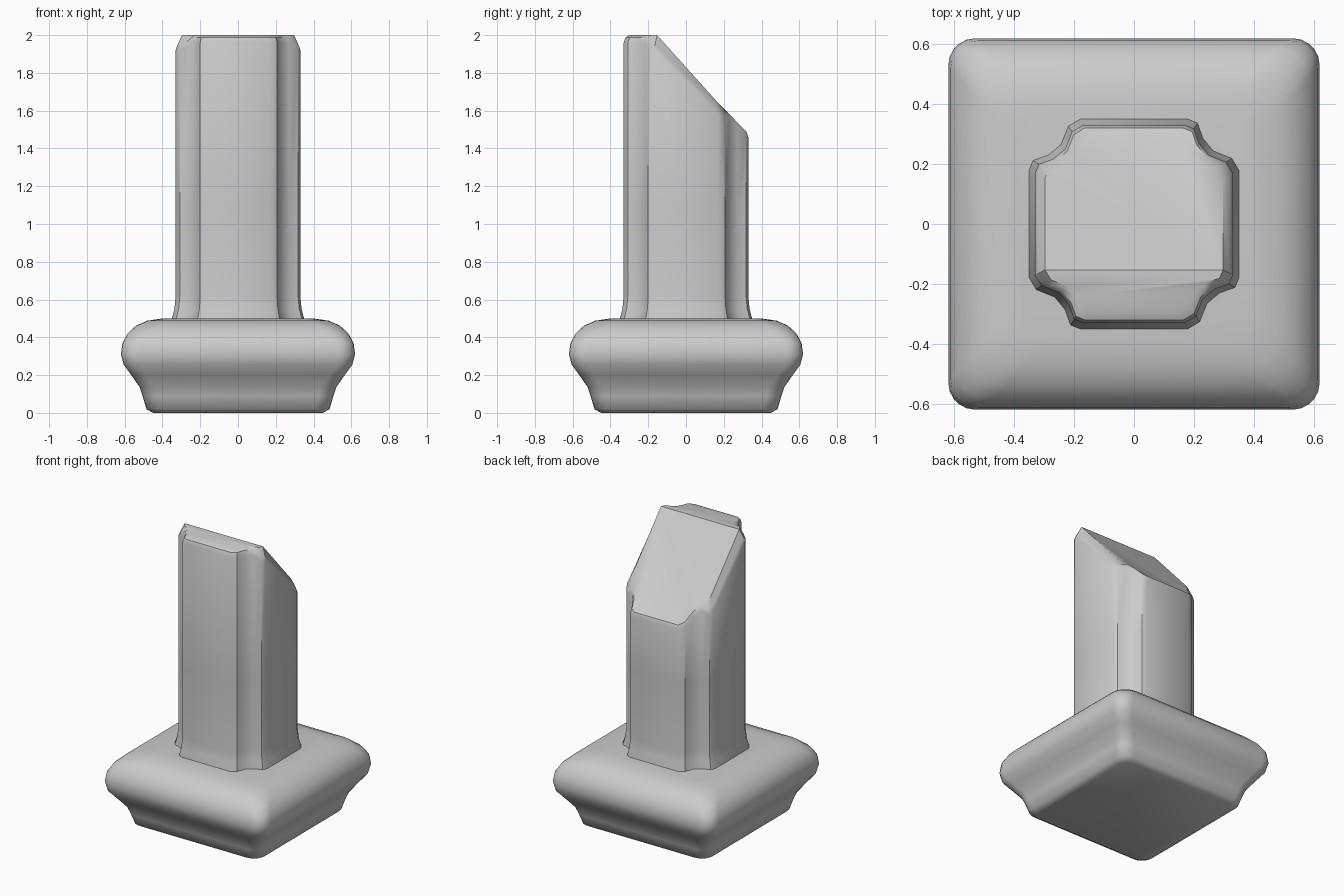
import bpy, bmesh, math

if "Cube" in bpy.data.objects:
    bpy.data.objects.remove(bpy.data.objects["Cube"])


def rounded_square(h, r, z, n=5):
    """Ring of a square with half width h and corner radius r."""
    pts = []
    for q in range(4):
        cx = (h - r) * (1 if q in (0, 3) else -1)
        cy = (h - r) * (1 if q in (0, 1) else -1)
        for i in range(n + 1):
            a = math.radians(90 * q + 90 * i / n)
            pts.append((cx + r * math.cos(a), cy + r * math.sin(a), z))
    return pts


def loft(name, rings, angle, fold=None):
    """Skin a stack of rings and cap both ends; fold joins two top verts."""
    bm = bmesh.new()
    vs = [[bm.verts.new(p) for p in ring] for ring in rings]
    n = len(vs[0])
    for a, b in zip(vs, vs[1:]):
        for i in range(n):
            j = (i + 1) % n
            bm.faces.new((a[i], a[j], b[j], b[i]))
    bm.faces.new(vs[0][::-1])
    bm.faces.new(vs[-1])
    if fold:
        bmesh.ops.connect_verts(bm, verts=[vs[-1][i] for i in fold])
    bmesh.ops.recalc_face_normals(bm, faces=bm.faces)
    me = bpy.data.meshes.new(name)
    bm.to_mesh(me)
    bm.free()
    ob = bpy.data.objects.new(name, me)
    bpy.context.collection.objects.link(ob)
    bpy.ops.object.select_all(action='DESELECT')
    ob.select_set(True)
    bpy.context.view_layer.objects.active = ob
    bpy.ops.object.shade_smooth_by_angle(angle=math.radians(angle))
    return ob


# Bulging square base: half width, corner radius, height
profile = [(0.45, 0.07, 0.0), (0.485, 0.08, 0.02), (0.505, 0.08, 0.09),
           (0.52, 0.08, 0.135), (0.565, 0.08, 0.20), (0.605, 0.08, 0.255),
           (0.62, 0.09, 0.31), (0.612, 0.09, 0.37), (0.585, 0.10, 0.42),
           (0.54, 0.11, 0.462), (0.48, 0.11, 0.488), (0.40, 0.11, 0.50)]
loft("base", [rounded_square(*p) for p in profile], 50)

# Square post with a scooped notch on each corner
corner = [(0.33, 0.17), (0.308, 0.207), (0.25, 0.23),
          (0.217, 0.27), (0.20, 0.318), (0.17, 0.33)]
section = []
for q in range(4):
    for x, y in corner:
        for _ in range(q):
            x, y = -y, x
        section.append((x, y))


def slope(x, y, drop=0.0):
    """Slanted top surface: flat at the front, falling to the back."""
    return min(2.0, 1.83 - y) - drop


def ring(scale, z=None, drop=0.0):
    return [(x * scale, y * scale,
             z if z is not None else
             slope(x, y, drop + (0.04 if abs(x) > 0.3 and drop else 0)))
            for x, y in section]


rings = [ring(1.07, 0.44), ring(1.06, 0.50), ring(1.02, 0.55), ring(1.0, 0.62),
         ring(1.0, 1.1), ring(1.0, drop=0.04), ring(0.97, drop=0.012), ring(0.90)]
fold = [i for i, (x, y) in enumerate(section)
        if abs(y + 0.17) < 1e-4 and abs(x) > 0.3]
loft("post", rings, 35, fold)
